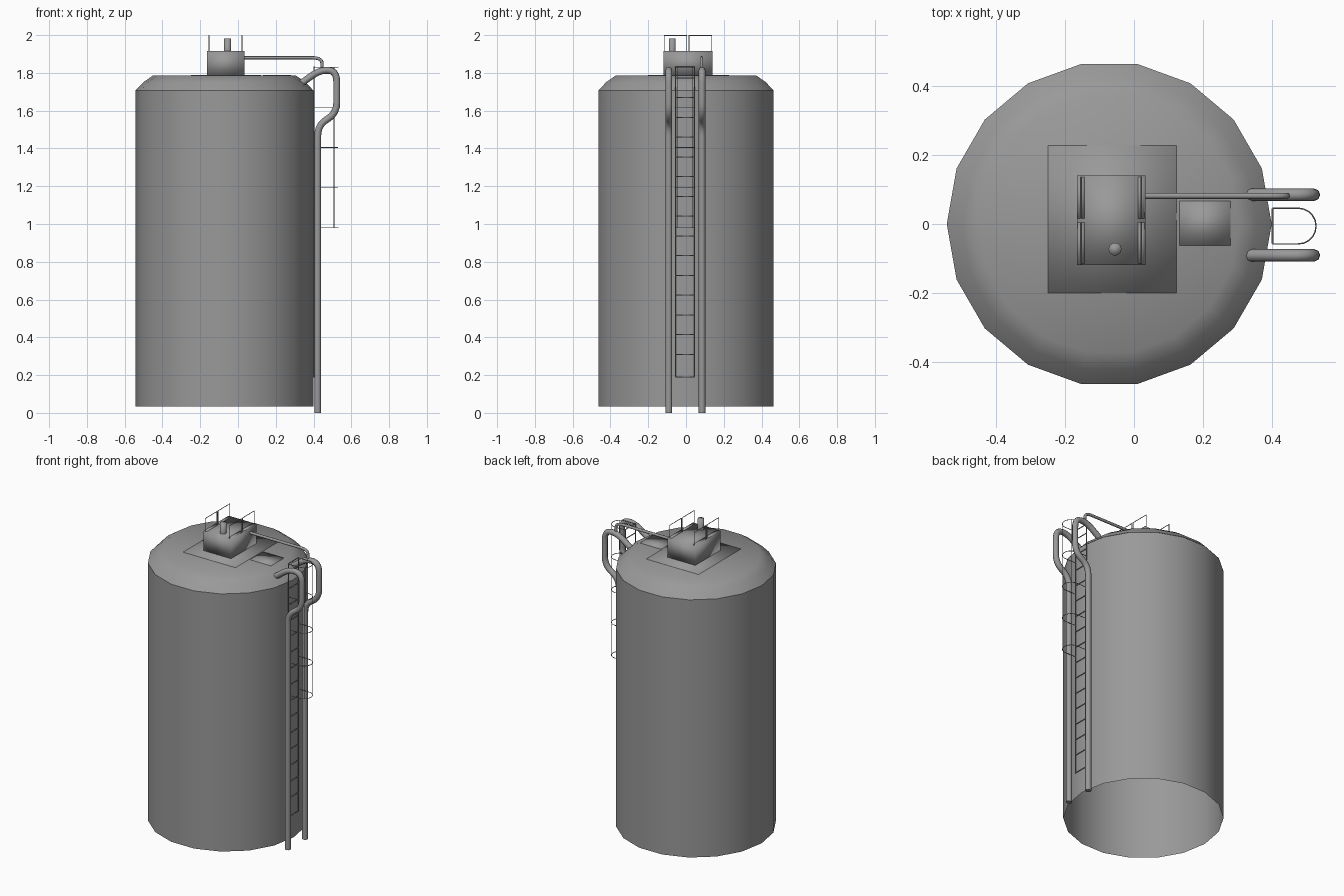
import bpy, bmesh, math
from mathutils import Vector

if "Cube" in bpy.data.objects:
    bpy.data.objects.remove(bpy.data.objects["Cube"])

CX = -0.072          # tank axis
LY = -0.006          # ladder centre line

# Dark grey paint shared by every part
paint = bpy.data.materials.new("dark_grey")
paint.diffuse_color = (0.32, 0.32, 0.32, 1)
paint.use_nodes = True
paint.node_tree.nodes["Principled BSDF"].inputs["Base Color"].default_value = paint.diffuse_color


def finish(ob, angle):
    bpy.ops.object.select_all(action='DESELECT')
    ob.select_set(True)
    bpy.context.view_layer.objects.active = ob
    if ob.type == 'CURVE':
        bpy.ops.object.convert(target='MESH')
        ob = bpy.context.object
    if angle >= 180:
        bpy.ops.object.shade_smooth()
    else:
        bpy.ops.object.shade_smooth_by_angle(angle=math.radians(angle))
    ob.data.materials.clear()
    ob.data.materials.append(paint)
    return ob


def lathe(name, profile, sides, cx, cy, cap_top=True, angle=35):
    bm = bmesh.new()
    rings = [[bm.verts.new((cx + r * math.cos(2 * math.pi * i / sides),
                            cy + r * math.sin(2 * math.pi * i / sides), z))
              for i in range(sides)] for r, z in profile]
    for a, b in zip(rings, rings[1:]):
        for i in range(sides):
            j = (i + 1) % sides
            bm.faces.new((a[i], a[j], b[j], b[i]))
    if cap_top:
        bm.faces.new(rings[-1])
    me = bpy.data.meshes.new(name)
    bm.to_mesh(me)
    bm.free()
    ob = bpy.data.objects.new(name, me)
    bpy.context.collection.objects.link(ob)
    return finish(ob, angle)


def box(name, x0, x1, y0, y1, z0, z1, angle=180):
    bpy.ops.mesh.primitive_cube_add(size=1, location=((x0 + x1) / 2, (y0 + y1) / 2, (z0 + z1) / 2))
    ob = bpy.context.object
    ob.name = name
    ob.scale = (x1 - x0, y1 - y0, z1 - z0)
    bpy.ops.object.transform_apply(location=False, rotation=False, scale=True)
    return finish(ob, angle)


def fillet(points, radius, steps=5):
    pts = [Vector(p) for p in points]
    out = [pts[0]]
    for a, b, c in zip(pts, pts[1:], pts[2:]):
        p = b + (a - b).normalized() * min(radius, (a - b).length * 0.48)
        q = b + (c - b).normalized() * min(radius, (c - b).length * 0.48)
        for k in range(steps + 1):
            t = k / steps
            out.append(p * (1 - t) ** 2 + b * 2 * t * (1 - t) + q * t * t)
    return out + [pts[-1]]


def tubes(name, paths, radius, res=2):
    cu = bpy.data.curves.new(name, 'CURVE')
    cu.dimensions = '3D'
    cu.bevel_depth = radius
    cu.bevel_resolution = res
    cu.use_fill_caps = True
    for path in paths:
        sp = cu.splines.new('POLY')
        sp.points.add(len(path) - 1)
        for p, co in zip(sp.points, path):
            p.co = (*co, 1)
    ob = bpy.data.objects.new(name, cu)
    bpy.context.collection.objects.link(ob)
    return finish(ob, 50)


# Tank shell, open underneath, and its softly shaded sloped roof
lathe("tank_body", [(0.471, 0.035), (0.471, 1.706)], 18, CX, 0, cap_top=False)
lathe("tank_roof", [(0.472, 1.706), (0.428, 1.752), (0.378, 1.786)], 18, CX, 0, angle=180)

# Roof plate, hatch and equipment box
box("roof_plate", -0.25, 0.123, -0.201, 0.228, 1.775, 1.789)
box("roof_hatch", 0.132, 0.28, -0.062, 0.067, 1.775, 1.790)
box("equipment_box", -0.165, 0.034, -0.119, 0.141, 1.785, 1.915)
lathe("box_vent", [(0.019, 1.91), (0.019, 1.982)], 10, -0.055, -0.073, angle=180)

# Guard rails on the box
for side, x in (("left", -0.154), ("right", 0.021)):
    frames = []
    for y0, y1 in ((-0.115, 0.004), (0.016, 0.136)):
        frames.append([(x, y0, 1.91), (x, y0, 1.998), (x, y1, 1.998), (x, y1, 1.91)])
        box("rail_base_" + side, x - 0.01, x + 0.01, y0, y1, 1.91, 1.917)
    tubes("guard_rail_" + side, frames, 0.0025, 1)

# Large gooseneck pipes running down the side
for side, y in (("near", -0.091), ("far", 0.085)):
    path = [(0.335, y, 1.745), (0.435, y, 1.817), (0.523, y, 1.81), (0.523, y, 1.585),
            (0.422, y, 1.525), (0.422, y, 0.0)]
    tubes("gooseneck_pipe_" + side, [fillet(path, 0.06)], 0.0182, 2)

# Thin pipe from the box to the far gooseneck
tubes("link_pipe", [fillet([(0.03, 0.082, 1.88), (0.445, 0.082, 1.88), (0.445, 0.082, 1.815)],
                           0.05)], 0.0088, 2)

# Ladder rails and rungs
LX, HALF, Z0, Z1 = 0.403, 0.05, 0.19, 1.833
tubes("ladder_rails", [[(LX, LY + s * HALF, Z0), (LX, LY + s * HALF, Z1)] for s in (-1, 1)], 0.003, 1)
rungs = [Z0 + 0.12 + 0.1045 * i for i in range(15)]
tubes("ladder_rungs", [[(LX, LY - HALF, z), (LX, LY + HALF, z)] for z in [Z0] + rungs + [Z1]],
      0.003, 1)

# Safety cage hoops and uprights
HX, HR = 0.477, 0.052
arc = [(HX + HR * math.cos(a), LY + HR * math.sin(a))
       for a in (math.radians(-90 + 18 * k) for k in range(11))]
outline = [(LX, LY - HR)] + arc + [(LX, LY + HR)]
tubes("cage_hoops", [[(x, y, 0.98 + 0.2125 * i) for x, y in outline] for i in range(5)], 0.002, 1)
tubes("cage_uprights", [[(0.508, LY + s * 0.041, 0.98), (0.508, LY + s * 0.041, 1.83)]
                        for s in (-1, 1)], 0.002, 1)
